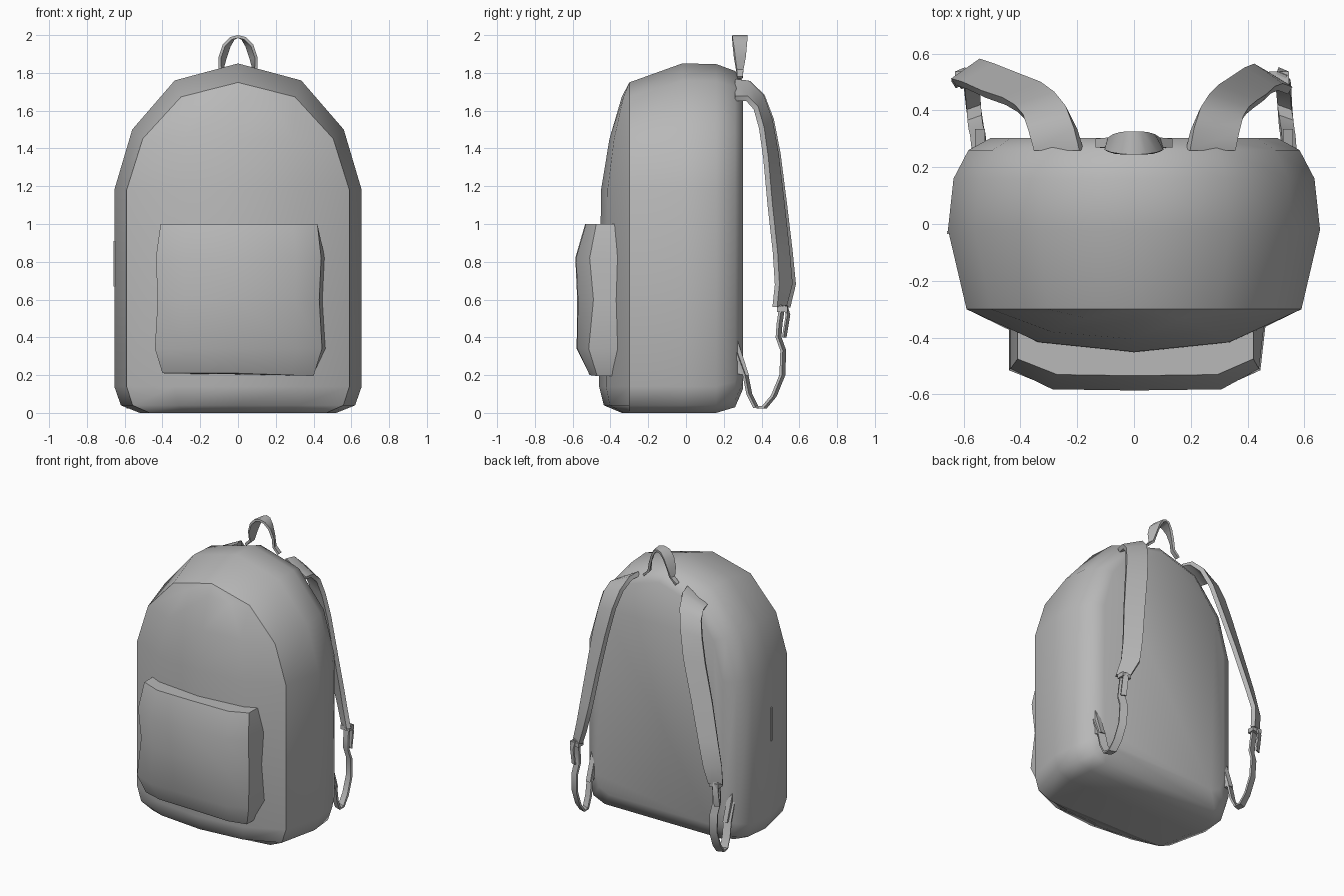
import bpy
import bmesh
from mathutils import Vector

if "Cube" in bpy.data.objects:
    bpy.data.objects.remove(bpy.data.objects["Cube"])

# Mid-grey fabric
fabric = bpy.data.materials.new("grey_fabric")
fabric.diffuse_color = (0.48, 0.48, 0.48, 1)
fabric.use_nodes = True
fabric.node_tree.nodes["Principled BSDF"].inputs["Base Color"].default_value = fabric.diffuse_color


def make(name, verts, faces, angle=0.7, crease_y=None):
    """Mesh object with welded points, consistent normals and smooth shading."""
    bm = bmesh.new()
    vs = [bm.verts.new(v) for v in verts]
    for f in faces:
        bm.faces.new([vs[i] for i in f])
    bmesh.ops.remove_doubles(bm, verts=bm.verts, dist=0.0005)
    bmesh.ops.dissolve_degenerate(bm, edges=bm.edges, dist=0.0005)
    bmesh.ops.recalc_face_normals(bm, faces=bm.faces)
    if crease_y is not None:
        for e in bm.edges:
            if all(abs(v.co.y - crease_y) < 0.001 for v in e.verts):
                e.smooth = False
    me = bpy.data.meshes.new(name)
    bm.to_mesh(me)
    bm.free()
    me.materials.append(fabric)
    ob = bpy.data.objects.new(name, me)
    bpy.context.collection.objects.link(ob)
    bpy.ops.object.select_all(action='DESELECT')
    ob.select_set(True)
    bpy.context.view_layer.objects.active = ob
    bpy.ops.object.shade_smooth_by_angle(angle=angle, keep_sharp_edges=True)
    return ob


def grid_faces(rows, cols, start=0):
    return [(start + r * cols + c, start + r * cols + c + 1,
             start + (r + 1) * cols + c + 1, start + (r + 1) * cols + c)
            for r in range(rows - 1) for c in range(cols - 1)]


def ribbon(name, points, widths, thick):
    """Flat band along points; widths are full cross vectors per point."""
    pts = [Vector(p) for p in points]
    n = len(pts)
    verts, faces = [], []
    for i, p in enumerate(pts):
        w = Vector(widths[i]) / 2
        t = pts[min(i + 1, n - 1)] - pts[max(i - 1, 0)]
        h = t.cross(w).normalized() * thick / 2
        verts += [p - w - h, p + w - h, p + w + h, p - w + h]
    for i in range(n - 1):
        for k in range(4):
            a, b = i * 4 + k, i * 4 + (k + 1) % 4
            faces.append((a, b, b + 4, a + 4))
    faces += [(0, 1, 2, 3), tuple(4 * n - 4 + k for k in range(4))]
    return make(name, verts, faces)


def box(name, centre, size):
    c, s = Vector(centre), Vector(size) / 2
    v = [c + Vector((x * s.x, y * s.y, z * s.z))
         for x in (-1, 1) for y in (-1, 1) for z in (-1, 1)]
    return make(name, v, [(0, 1, 3, 2), (4, 5, 7, 6), (0, 1, 5, 4),
                          (2, 3, 7, 6), (0, 2, 6, 4), (1, 3, 7, 5)])


# Body: arched outline lofted from front seam to back panel
half = [(0.52, 0), (0.62, 0.04), (0.655, 0.14), (0.655, 1.18),
        (0.56, 1.5), (0.335, 1.76), (0, 1.85)]
# (y, width scale, arch scale, bottom lift)
layers = [(-0.30, 0.9, 0.85, 0.0), (-0.02, 1, 1, 0), (0.16, 0.97, 0.995, 0.0),
          (0.26, 0.89, 0.94, 0.03), (0.303, 0.77, 0.86, 0.13)]


def outline(y, sx, k, lift):
    pts = []
    for x, z in half:
        z = 1.18 + (z - 1.18) * k if z > 1.18 else lift + z * (1 - lift / 1.18)
        pts.append(Vector((x * sx, y, z)))
    return pts + [Vector((-p.x, p.y, p.z)) for p in reversed(pts[:-1])]


verts, faces = [], []
rings = [outline(*l) for l in layers]
n = len(rings[0])
for r in rings:
    verts += r
for i in range(len(rings) - 1):
    for k in range(n):
        a, b = i * n + k, i * n + (k + 1) % n
        faces.append((a, b, b + n, a + n))
faces.append(tuple((len(rings) - 1) * n + k for k in range(n)))
# Bulging front panel
bulge = [0.04, 0.135, 0.16, 0.15, 0.105, 0.04, 0]
columns = [(-1, 0), (-0.57, 0.77), (0, 1), (0.57, 0.77), (1, 0)]
start = len(verts)
for p, b in zip(rings[0], bulge):
    verts += [Vector((p.x * t, p.y - b * f, p.z)) for t, f in columns]
# the apex row collapses to one point, so its strip is triangles
faces += grid_faces(6, 5, start)
top = start + 25
faces += [(top + c, top + c + 1, start + 30) for c in range(4)]
faces.append(tuple(range(start, start + 5)))
make("body", verts, faces, angle=1.0, crease_y=-0.30)

# Front pocket: puffed panel with side walls
# (z, left x, right x, edge y, middle y)
rows = [(1.0, -0.41, 0.42, -0.475, -0.53), (0.82, -0.435, 0.44, -0.51, -0.582),
        (0.6, -0.425, 0.43, -0.49, -0.572), (0.34, -0.44, 0.445, -0.515, -0.575),
        (0.21, -0.40, 0.40, -0.47, -0.51)]
verts = []
for z, l, r, ye, ym in rows:
    flare = 0.02 if 0.3 < z < 0.9 else 0
    verts += [(l, -0.34, z), (l, ye, z), (l * 0.66, ym, z), (0, ym - 0.004, z),
              (r * 0.7, ym, z - 0.01 * (z < 0.3)), (r, ye, z - 0.015 * (z < 0.3)),
              (r + flare, -0.34, z - 0.015 * (z < 0.3))]
faces = grid_faces(5, 7) + [tuple(range(7)), tuple(range(28, 35))]
make("front_pocket", verts, faces)

# Top carry handle, narrow slanted legs widening to the grip
arch = [(0.13, 1.775, 0.03, 0.0), (0.09, 1.815, 0.035, 0.01), (0.082, 1.88, 0.055, 0.03),
        (0.06, 1.945, 0.07, 0.03), (0.03, 1.983, 0.08, 0.015)]
path = [(-x, z, w, k) for x, z, w, k in arch] + [(0, 1.992, 0.08, 0)]
path += [(-x, z, w, -k) for x, z, w, k in reversed(path[:-1])]
ribbon("carry_handle", [(x, 0.285, z) for x, z, w, k in path],
       [(k, w, 0) for x, z, w, k in path], 0.016)

# Shoulder straps with buckles, webbing and anchors
profile = [(0.26, 1.71), (0.33, 1.705), (0.39, 1.645), (0.43, 1.53), (0.46, 1.36),
           (0.49, 1.1), (0.52, 0.85), (0.535, 0.68), (0.515, 0.56)]
cross = [(0.16, 0, -0.09), (0.16, -0.01, -0.08), (0.15, -0.03, -0.06),
         (0.14, -0.045, -0.04), (0.135, -0.055, -0.02), (0.12, -0.065, 0),
         (0.11, -0.065, 0), (0.10, -0.07, 0), (0.08, -0.05, 0)]
web = [(0.51, 0.57), (0.495, 0.47), (0.49, 0.40), (0.515, 0.33), (0.51, 0.2), (0.465, 0.09),
       (0.415, 0.03), (0.37, 0.03), (0.335, 0.10), (0.315, 0.2), (0.27, 0.32)]
across = {"left": (-1, 0, [0.265, 0.285, 0.31, 0.345, 0.39, 0.47, 0.54, 0.585, 0.595]),
          "right": (1, 0.02, [0.27, 0.285, 0.305, 0.33, 0.36, 0.40, 0.435, 0.465, 0.51])}
for side, (s, back, xs) in across.items():
    m = len(xs) - 1
    ribbon(side + "_shoulder_strap",
           [(s * x, y - back * i / m, z) for i, (x, (y, z)) in enumerate(zip(xs, profile))],
           [(s * a, b, c) for a, b, c in cross], 0.03)
    x0 = xs[-1]
    box(side + "_buckle", (s * x0, 0.51, 0.55), (0.07, 0.055, 0.03))
    m = len(web) - 1
    ribbon(side + "_webbing",
           [(s * (x0 + (0.545 - x0) * i / m), y, z) for i, (y, z) in enumerate(web)],
           [(0.05, -s * 0.018, 0)] * len(web), 0.014)
    # loose strap end below the buckle
    ribbon(side + "_strap_tail", [(s * (x0 + 0.01), 0.525, 0.57), (s * (x0 + 0.015), 0.54, 0.52),
                                  (s * (x0 + 0.015), 0.52, 0.4)], [(0.035, -s * 0.015, 0)] * 3, 0.01)
    # triangular anchor tab
    tri = [(0.255, 0.44), (0.255, 0.21), (0.335, 0.195)]
    make(side + "_anchor_tab",
         [(s * x, y, z) for x in (0.525, 0.56) for y, z in tri],
         [(0, 1, 2), (3, 4, 5), (0, 1, 4, 3), (1, 2, 5, 4), (2, 0, 3, 5)])

# Small seam tag on the left side
box("side_tag", (-0.653, -0.03, 0.79), (0.012, 0.012, 0.24))
